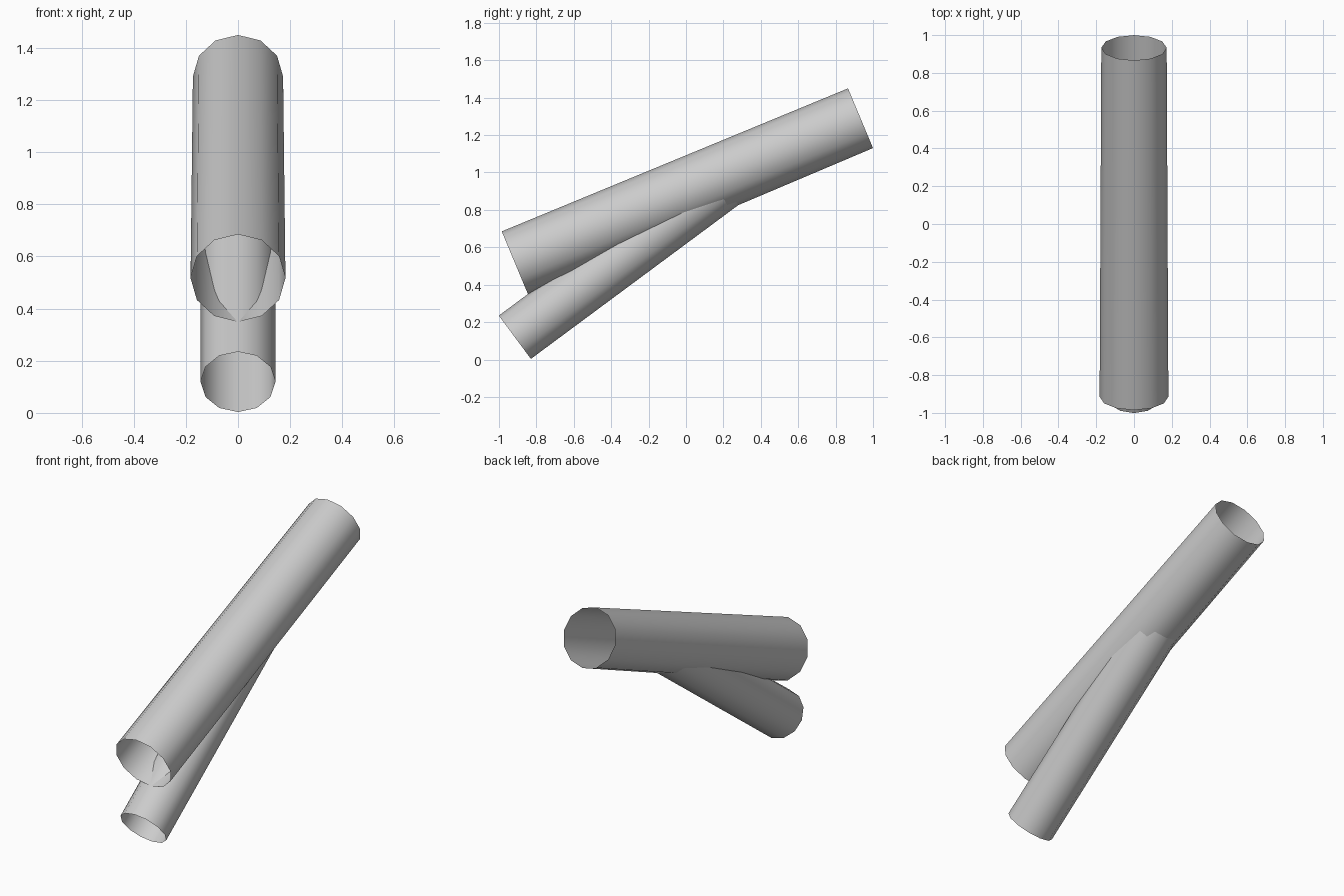
import bpy, bmesh, math
from mathutils import Vector

if "Cube" in bpy.data.objects:
    bpy.data.objects.remove(bpy.data.objects["Cube"])

grey = bpy.data.materials.new("plain grey")
grey.diffuse_color = (0.6, 0.6, 0.6, 1)
grey.use_nodes = True
grey.node_tree.nodes["Principled BSDF"].inputs["Base Color"].default_value = grey.diffuse_color


def open_tube(name, start, end, r_start, r_end, sides=12):
    """Smooth open-ended tube in the x = 0 plane, with a vertex on its upper side."""
    a, b = Vector(start), Vector(end)
    across = Vector((1, 0, 0))
    up = across.cross((b - a).normalized())
    bm = bmesh.new()
    rings = []
    for centre, r in ((a, r_start), (b, r_end)):
        ring = []
        for i in range(sides):
            t = 2 * math.pi * i / sides
            ring.append(bm.verts.new(centre + r * (across * math.sin(t) + up * math.cos(t))))
        rings.append(ring)
    for i in range(sides):
        j = (i + 1) % sides
        face = bm.faces.new((rings[0][i], rings[0][j], rings[1][j], rings[1][i]))
        face.smooth = True
    bmesh.ops.recalc_face_normals(bm, faces=bm.faces)
    # make sure the walls face outwards
    bm.faces.ensure_lookup_table()
    f = bm.faces[0]
    if f.normal.dot(f.calc_center_median() - (a + b) / 2) < 0:
        bmesh.ops.reverse_faces(bm, faces=bm.faces)
    mesh = bpy.data.meshes.new(name)
    bm.to_mesh(mesh)
    bm.free()
    mesh.materials.append(grey)
    obj = bpy.data.objects.new(name, mesh)
    bpy.context.collection.objects.link(obj)
    return obj


# Large main pipe, slightly narrower at the back
open_tube("main_pipe", (0, -0.915, 0.517), (0, 0.933, 1.29), 0.182, 0.173)
# Thinner branch pipe running up into the main pipe
open_tube("branch_pipe", (0, -0.915, 0.119), (0, 0.28, 1.005), 0.144, 0.144)
